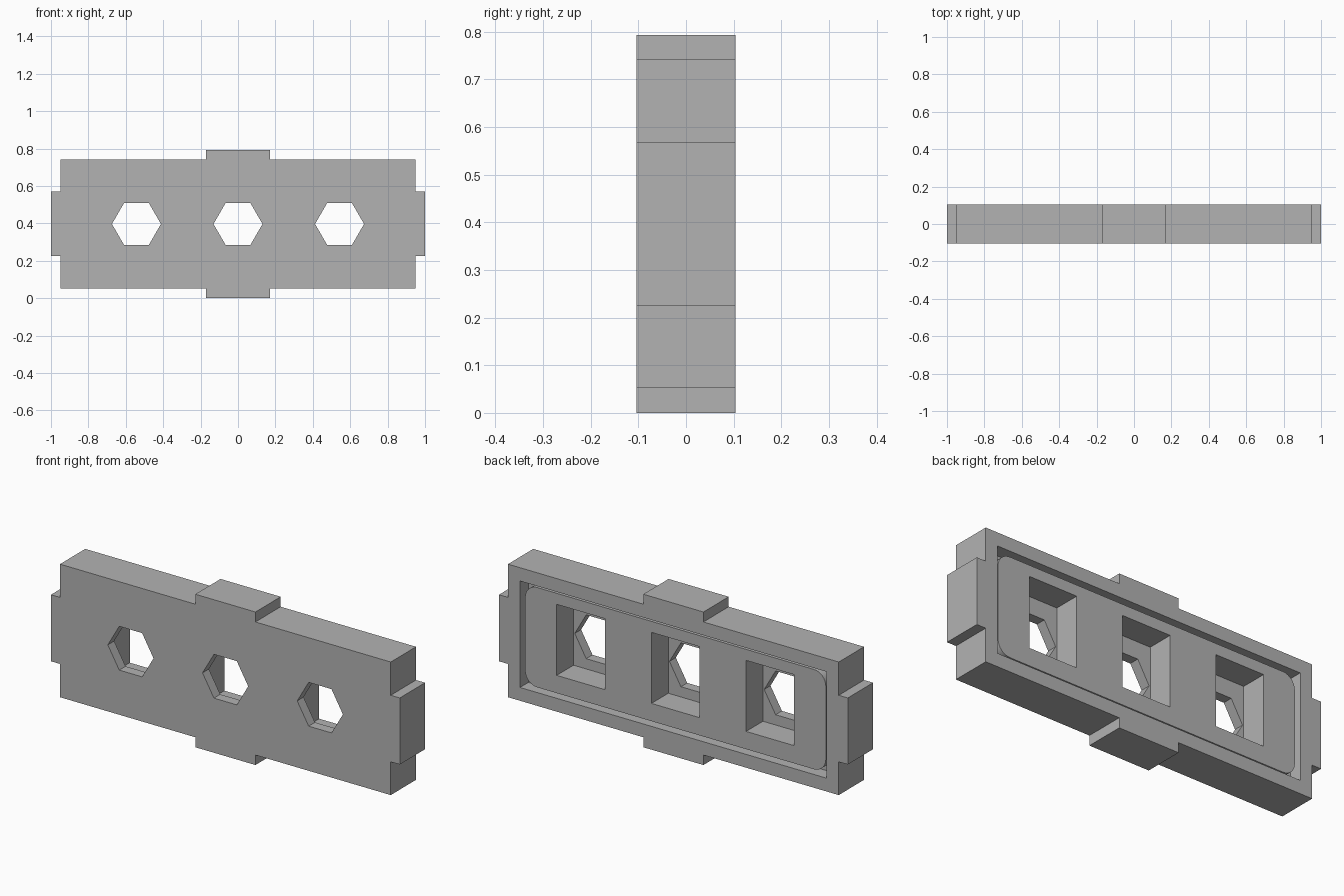
import bpy
import bmesh
from math import cos, sin, pi

cube = bpy.data.objects.get("Cube")
if cube:
    bpy.data.objects.remove(cube, do_unlink=True)

U = 2 / 58                      # design unit
BACK, FRONT = 3 * U, -3 * U     # y of the two large faces
MID = 11.5 * U                  # height of the centre line
FLOOR = BACK - 2 * U            # bottom of the groove on the back

grey = bpy.data.materials.new("plain_grey")
grey.use_nodes = True
grey.diffuse_color = (0.45, 0.45, 0.45, 1)
grey.node_tree.nodes["Principled BSDF"].inputs["Base Color"].default_value = grey.diffuse_color


def prism(name, profile, y0, y1):
    """Extrude an x-z profile from y0 to y1."""
    bm = bmesh.new()
    face = bm.faces.new([bm.verts.new((x, y0, z + MID)) for x, z in profile])
    side = bmesh.ops.extrude_face_region(bm, geom=[face])
    verts = [g for g in side["geom"] if isinstance(g, bmesh.types.BMVert)]
    bmesh.ops.translate(bm, verts=verts, vec=(0, y1 - y0, 0))
    bmesh.ops.recalc_face_normals(bm, faces=bm.faces)
    mesh = bpy.data.meshes.new(name)
    bm.to_mesh(mesh)
    bm.free()
    mesh.materials.append(grey)
    obj = bpy.data.objects.new(name, mesh)
    bpy.context.collection.objects.link(obj)
    return obj


def rect(hx, hz, cx=0, cz=0):
    return [(cx + sx * hx, cz + sz * hz) for sx, sz in ((-1, -1), (1, -1), (1, 1), (-1, 1))]


def rounded(hx, hz, r, steps=8):
    pts = []
    for k, (sx, sz) in enumerate(((1, 1), (-1, 1), (-1, -1), (1, -1))):
        for i in range(steps + 1):
            a = (k + i / steps) * pi / 2
            pts.append((sx * (hx - r) + r * cos(a), sz * (hz - r) + r * sin(a)))
    return pts


def combine(target, tool, operation):
    """Apply a boolean and discard the tool."""
    mod = target.modifiers.new("cut", "BOOLEAN")
    mod.operation = operation
    mod.solver = "EXACT"
    mod.object = tool
    bpy.context.view_layer.objects.active = target
    bpy.ops.object.modifier_apply(modifier=mod.name)
    bpy.data.objects.remove(tool, do_unlink=True)


# Body outline with a tab in the middle of each side
quarter = [(29, 5), (27.5, 5), (27.5, 10), (5, 10), (5, 11.5)]
outline = [(x, z) for x, z in quarter]
outline += [(-x, z) for x, z in reversed(quarter)]
outline += [(-x, -z) for x, z in quarter]
outline += [(x, -z) for x, z in reversed(quarter)]
body = prism("tabbed_plate", [(x * U, z * U) for x, z in outline], FRONT, BACK)

# Recess on the back, with a rounded raised block leaving a narrow groove
combine(body, prism("recess_cutter", rect(25.5 * U, 8 * U), FLOOR, BACK + U), "DIFFERENCE")
combine(body, prism("raised_block", rounded(25 * U, 7.5 * U, 2 * U), FLOOR - U / 2, BACK - U / 2), "UNION")

# Three rectangular pockets, each with a hexagonal hole through the front
for cx in (-0.543, 0, 0.543):
    pocket = rect(4 * U, 0.184, cx, U / 2)
    combine(body, prism("pocket_cutter", pocket, FRONT + 1.5 * U, BACK + U), "DIFFERENCE")
    hexagon = [(cx + 0.131 * cos(k * pi / 3), 0.131 * sin(k * pi / 3)) for k in range(6)]
    combine(body, prism("hex_cutter", hexagon, FRONT - U, FRONT + 2 * U), "DIFFERENCE")

# Crisp edges, smooth block corners
bpy.ops.object.select_all(action="DESELECT")
body.select_set(True)
bpy.context.view_layer.objects.active = body
bpy.ops.object.shade_smooth_by_angle(angle=pi / 6)
